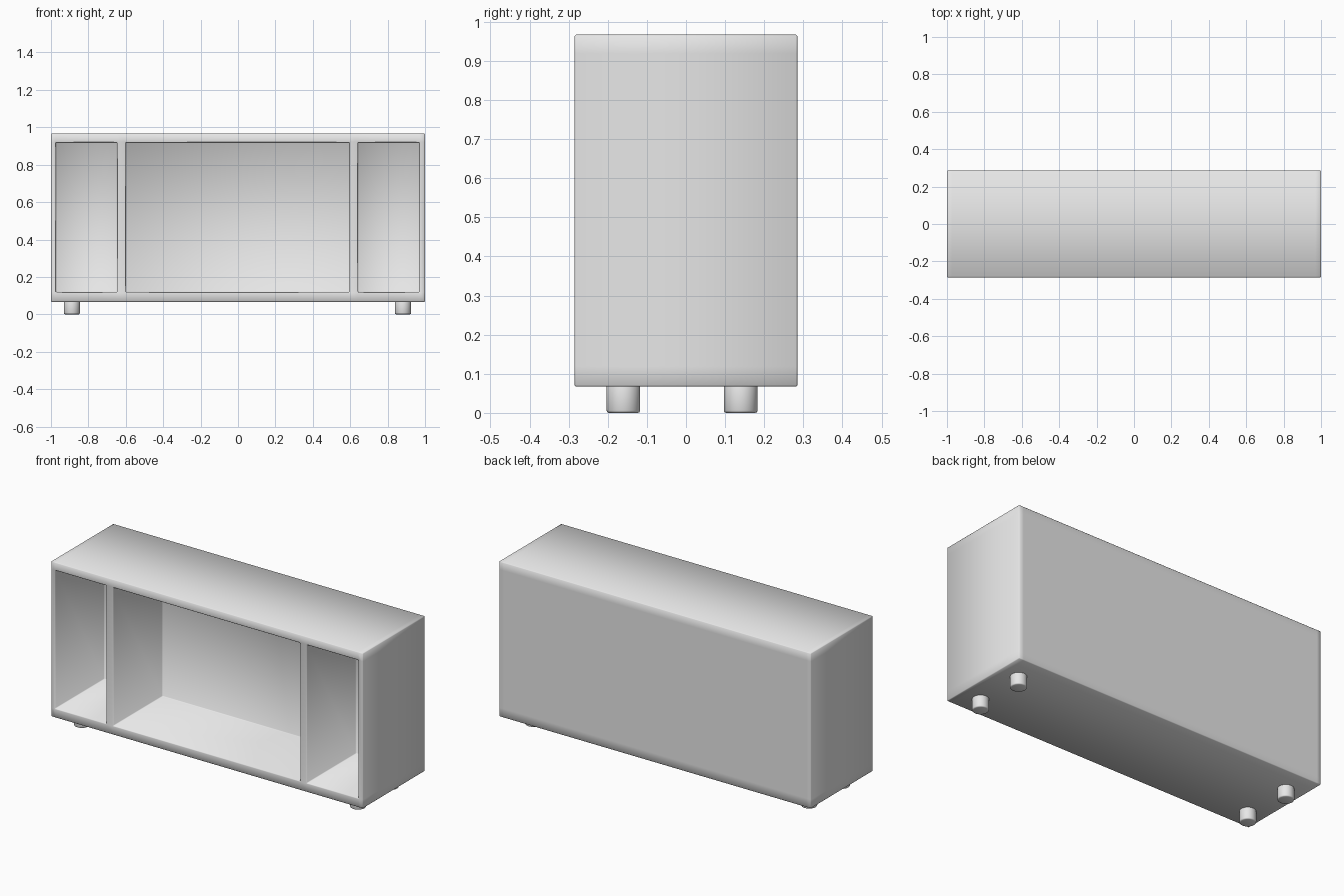
import bpy, bmesh, math
from mathutils import Matrix, Vector

if "Cube" in bpy.data.objects:
    bpy.data.objects.remove(bpy.data.objects["Cube"], do_unlink=True)

grey = bpy.data.materials.new("light grey")
grey.use_nodes = True
grey.diffuse_color = (0.8, 0.8, 0.8, 1)
grey.node_tree.nodes["Principled BSDF"].inputs["Base Color"].default_value = (0.8, 0.8, 0.8, 1)

BOTTOM, TOP, DEPTH = 0.067, 0.967, 0.57
SHELF_LOW, SHELF_HIGH, RECESS = 0.119, 0.919, 0.45
OPENINGS = [(-0.973, -0.646), (-0.6, 0.596), (0.641, 0.97)]


def make_object(name, bm, bevel, segments):
    bmesh.ops.recalc_face_normals(bm, faces=bm.faces)
    mesh = bpy.data.meshes.new(name)
    bm.to_mesh(mesh)
    bm.free()
    mesh.materials.append(grey)
    obj = bpy.data.objects.new(name, mesh)
    bpy.context.collection.objects.link(obj)
    mod = obj.modifiers.new("soft edges", "BEVEL")
    mod.width, mod.segments = bevel, segments
    mod.limit_method = "ANGLE"
    mod.angle_limit = math.radians(50)
    bpy.ops.object.select_all(action="DESELECT")
    obj.select_set(True)
    bpy.context.view_layer.objects.active = obj
    bpy.ops.object.modifier_apply(modifier=mod.name)
    bpy.ops.object.shade_smooth_by_angle(angle=math.radians(60))
    return obj


# Cabinet body: a box sliced along the opening edges
bm = bmesh.new()
size = Matrix.Diagonal((2, DEPTH, TOP - BOTTOM, 1))
bmesh.ops.create_cube(bm, size=1, matrix=Matrix.Translation((0, 0, (TOP + BOTTOM) / 2)) @ size)
cuts = [((x, 0, 0), (1, 0, 0)) for pair in OPENINGS for x in pair]
cuts += [((0, 0, z), (0, 0, 1)) for z in (SHELF_LOW, SHELF_HIGH)]
for point, normal in cuts:
    geom = bm.verts[:] + bm.edges[:] + bm.faces[:]
    bmesh.ops.bisect_plane(bm, geom=geom, plane_co=point, plane_no=normal)

# Three open compartments pushed in from the front
def is_opening(face):
    c = face.calc_center_median()
    return (c.y < -DEPTH / 2 + 0.001 and SHELF_LOW < c.z < SHELF_HIGH
            and any(a < c.x < b for a, b in OPENINGS))

fronts = [f for f in bm.faces if is_opening(f)]
result = bmesh.ops.extrude_face_region(bm, geom=fronts)
moved = [v for v in result["geom"] if isinstance(v, bmesh.types.BMVert)]
bmesh.ops.translate(bm, verts=moved, vec=Vector((0, RECESS, 0)))
bmesh.ops.delete(bm, geom=[f for f in fronts if f.is_valid], context="FACES_ONLY")
make_object("cabinet_body", bm, 0.004, 1)

# Four short round feet
for side, x in (("right", -0.888), ("left", 0.882)):
    for end, y in (("front", -0.16), ("back", 0.14)):
        bm = bmesh.new()
        bmesh.ops.create_cone(bm, cap_ends=True, segments=32, radius1=0.043, radius2=0.043,
                              depth=0.075, matrix=Matrix.Translation((x, y, 0.0375)))
        make_object(f"{end}_{side}_foot", bm, 0.006, 2)
